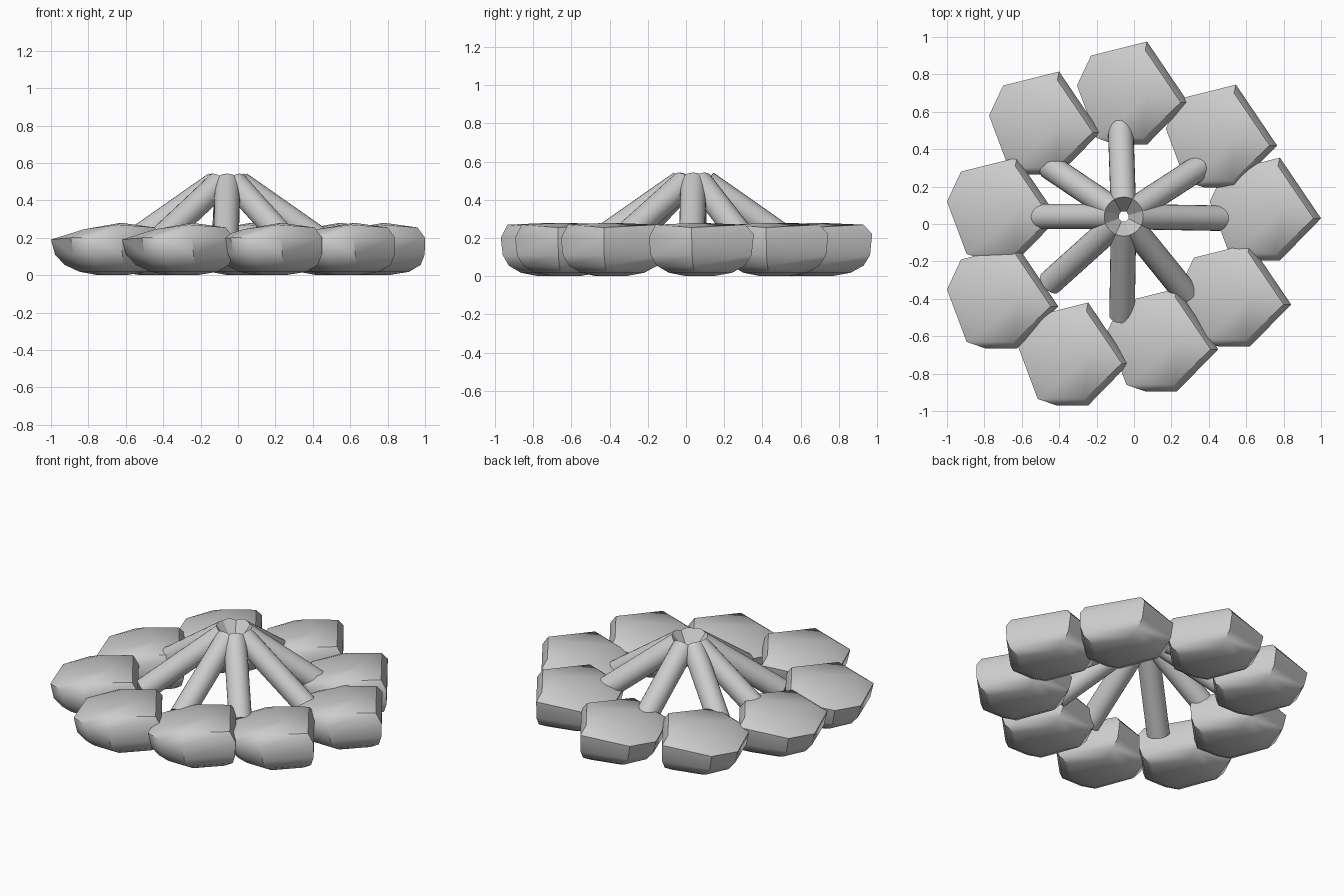
import bpy, bmesh, math
from mathutils import Vector

if "Cube" in bpy.data.objects:
    bpy.data.objects.remove(bpy.data.objects["Cube"])


def add_object(name, bm, angle):
    mesh = bpy.data.meshes.new(name)
    bm.to_mesh(mesh)
    bm.free()
    ob = bpy.data.objects.new(name, mesh)
    bpy.context.collection.objects.link(ob)
    bpy.ops.object.select_all(action='DESELECT')
    ob.select_set(True)
    bpy.context.view_layer.objects.active = ob
    bpy.ops.object.shade_smooth_by_angle(angle=math.radians(angle))
    return ob


# Cushion-shaped pod: sloping top over a rounded bowl, all with the same heading
RIM = [(0.08, 0.285, 0.22), (-0.22, 0.21, 0.20), (-0.295, 0.05, 0.19),
       (-0.19, -0.23, 0.20), (-0.09, -0.265, 0.20), (0.08, -0.265, 0.20),
       (0.30, -0.04, 0.20)]
CROWN = [(0.07, 0.24, 0.27), (-0.12, 0.18, 0.245), (-0.12, -0.19, 0.245),
         (0.06, -0.23, 0.27), (0.26, -0.04, 0.255), (0.08, 0.0, 0.28)]


def pod_mesh():
    bm = bmesh.new()
    for p in RIM + CROWN:
        bm.verts.new(p)
    for scale, z, shift in ((0.96, 0.11, 0.01), (0.84, 0.055, 0.025), (0.6, 0.018, 0.035), (0.25, 0.0, 0.03)):
        for x, y, _ in RIM:
            bm.verts.new((x * scale + shift, y * scale, z))
    bmesh.ops.convex_hull(bm, input=bm.verts[:])
    bmesh.ops.recalc_face_normals(bm, faces=bm.faces[:])
    return bm


CENTRES = [(0.70, 0.07), (0.465, 0.46), (-0.01, 0.69), (-0.48, 0.53),
           (-0.705, 0.07), (-0.705, -0.40), (-0.325, -0.705), (0.15, -0.63),
           (0.54, -0.39)]
first = add_object("pod_1", pod_mesh(), 40)
first.location = (*CENTRES[0], 0)
for i, (x, y) in enumerate(CENTRES[1:], 2):
    pod = first.copy()
    pod.name = f"pod_{i}"
    pod.location = (x, y, 0)
    bpy.context.collection.objects.link(pod)

# Slanted round struts fanning out from an open hub
HUB = Vector((-0.055, 0.04, 0))
STRUTS = [(-1, 0.53), (33, 0.49), (92, 0.52), (146, 0.48),
          (180, 0.49), (222, 0.53), (269, 0.53), (309, 0.53)]
for i, (deg, reach) in enumerate(STRUTS, 1):
    a = math.radians(deg)
    out = Vector((math.cos(a), math.sin(a), 0))
    start = HUB + out * 0.065 + Vector((0, 0, 0.487))
    end = HUB + out * reach + Vector((0, 0, 0.487 - 0.7 * (reach - 0.065)))
    axis = end - start
    bm = bmesh.new()
    bmesh.ops.create_cone(bm, cap_ends=True, segments=24, radius1=0.068,
                          radius2=0.068, depth=axis.length)
    bm.transform(axis.to_track_quat('Z', 'Y').to_matrix().to_4x4())
    ob = add_object(f"strut_{i}", bm, 40)
    ob.location = (start + end) / 2
